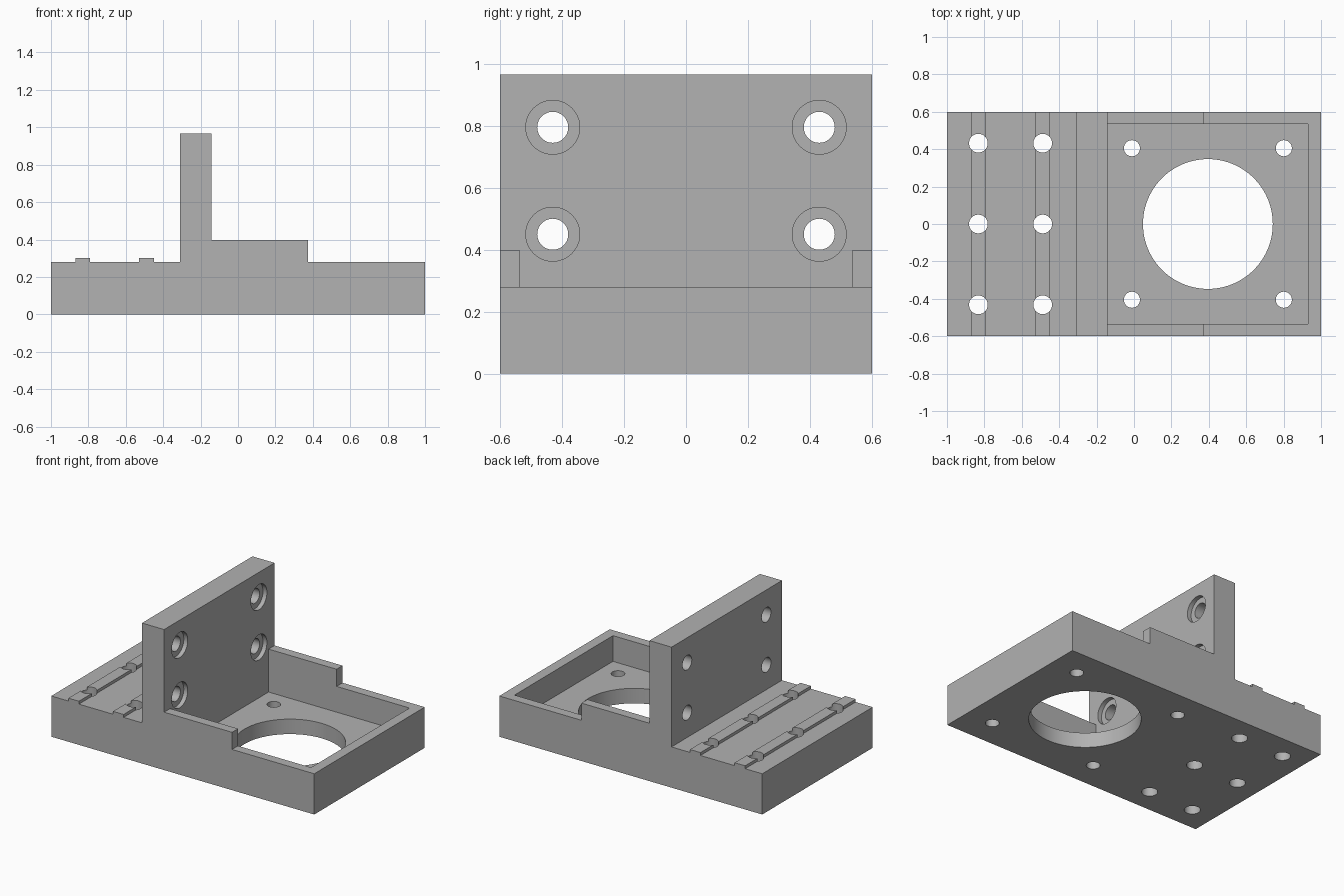
import bpy, bmesh
from math import pi
from mathutils import Matrix, Vector

if "Cube" in bpy.data.objects:
    bpy.data.objects.remove(bpy.data.objects["Cube"], do_unlink=True)

# Single grey material
grey = bpy.data.materials.new("plain grey")
grey.use_nodes = True
colour = (0.445, 0.445, 0.445, 1)
grey.diffuse_color = colour
grey.node_tree.nodes["Principled BSDF"].inputs["Base Color"].default_value = colour

HALF_DEPTH = 0.6
BASE, RIDGE, RIM, TOP = 0.28, 0.3, 0.398, 0.966
FLOOR = 0.103
WALL_BACK, WALL_FRONT = -0.31, -0.142


def make_object(name, bm):
    bmesh.ops.recalc_face_normals(bm, faces=bm.faces)
    mesh = bpy.data.meshes.new(name)
    bm.to_mesh(mesh)
    bm.free()
    mesh.materials.append(grey)
    obj = bpy.data.objects.new(name, mesh)
    bpy.context.collection.objects.link(obj)
    return obj


def cut(target, name, bm):
    """Subtract a temporary cutter from the target."""
    cutter = make_object(name, bm)
    cutter.hide_render = True
    mod = target.modifiers.new(name, "BOOLEAN")
    mod.operation = "DIFFERENCE"
    mod.solver = "EXACT"
    mod.object = cutter
    bpy.context.view_layer.objects.active = target
    bpy.ops.object.modifier_apply(modifier=mod.name)
    bpy.data.objects.remove(cutter, do_unlink=True)


def add_cylinder(bm, centre, radius, length, axis="Z", sides=48):
    turn = Matrix.Rotation(pi / 2, 4, "Y") if axis == "X" else Matrix()
    bmesh.ops.create_cone(bm, cap_ends=True, segments=sides, radius1=radius,
                          radius2=radius, depth=length,
                          matrix=Matrix.Translation(centre) @ turn)


# Body: side profile with two ridges, upright wall and raised rim
profile = [(-1, 0), (1, 0), (1, BASE), (0.375, BASE), (0.375, RIM),
           (WALL_FRONT, RIM), (WALL_FRONT, TOP), (WALL_BACK, TOP), (WALL_BACK, BASE)]
for right, left in ((-0.45, -0.53), (-0.79, -0.87)):
    profile += [(right, BASE), (right, RIDGE), (left, RIDGE), (left, BASE)]
profile.append((-1, BASE))
bm = bmesh.new()
face = bm.faces.new([bm.verts.new((x, -HALF_DEPTH, z)) for x, z in profile])
extruded = bmesh.ops.extrude_face_region(bm, geom=[face])["geom"]
bmesh.ops.translate(bm, vec=(0, 2 * HALF_DEPTH, 0),
                    verts=[v for v in extruded if isinstance(v, bmesh.types.BMVert)])
body = make_object("mounting_bracket", bm)

# Rectangular pocket
bm = bmesh.new()
low, high = Vector((WALL_FRONT, -0.535, FLOOR)), Vector((0.93, 0.535, 0.6))
bmesh.ops.create_cube(bm, size=1, matrix=Matrix.Translation((low + high) / 2)
                      @ Matrix.Diagonal((*(high - low), 1)))
cut(body, "pocket", bm)

# Large opening, four pocket holes and six ridge holes
bm = bmesh.new()
add_cylinder(bm, (0.395, 0, 0), 0.347, 1, sides=96)
for side in (-1, 1):
    for x in (-0.011, 0.801):
        add_cylinder(bm, (x, side * 0.405, 0), 0.043, 1)
for x in (-0.832, -0.488):
    for y in (-0.432, 0, 0.432):
        add_cylinder(bm, (x, y, 0), 0.05, 1)
cut(body, "vertical_holes", bm)

# Wall holes, then their shallow counterbores
for name, radius, centre_x, length in (("wall_holes", 0.05, -0.225, 0.4),
                                       ("counterbores", 0.087, WALL_FRONT, 0.06)):
    bm = bmesh.new()
    for y in (-0.43, 0.43):
        for z in (0.45, 0.795):
            add_cylinder(bm, (centre_x, y, z), radius, length, "X")
    cut(body, name, bm)

# Smooth the bores while keeping edges sharp
bpy.ops.object.select_all(action="DESELECT")
body.select_set(True)
bpy.context.view_layer.objects.active = body
bpy.ops.object.shade_smooth_by_angle(angle=pi / 6)
